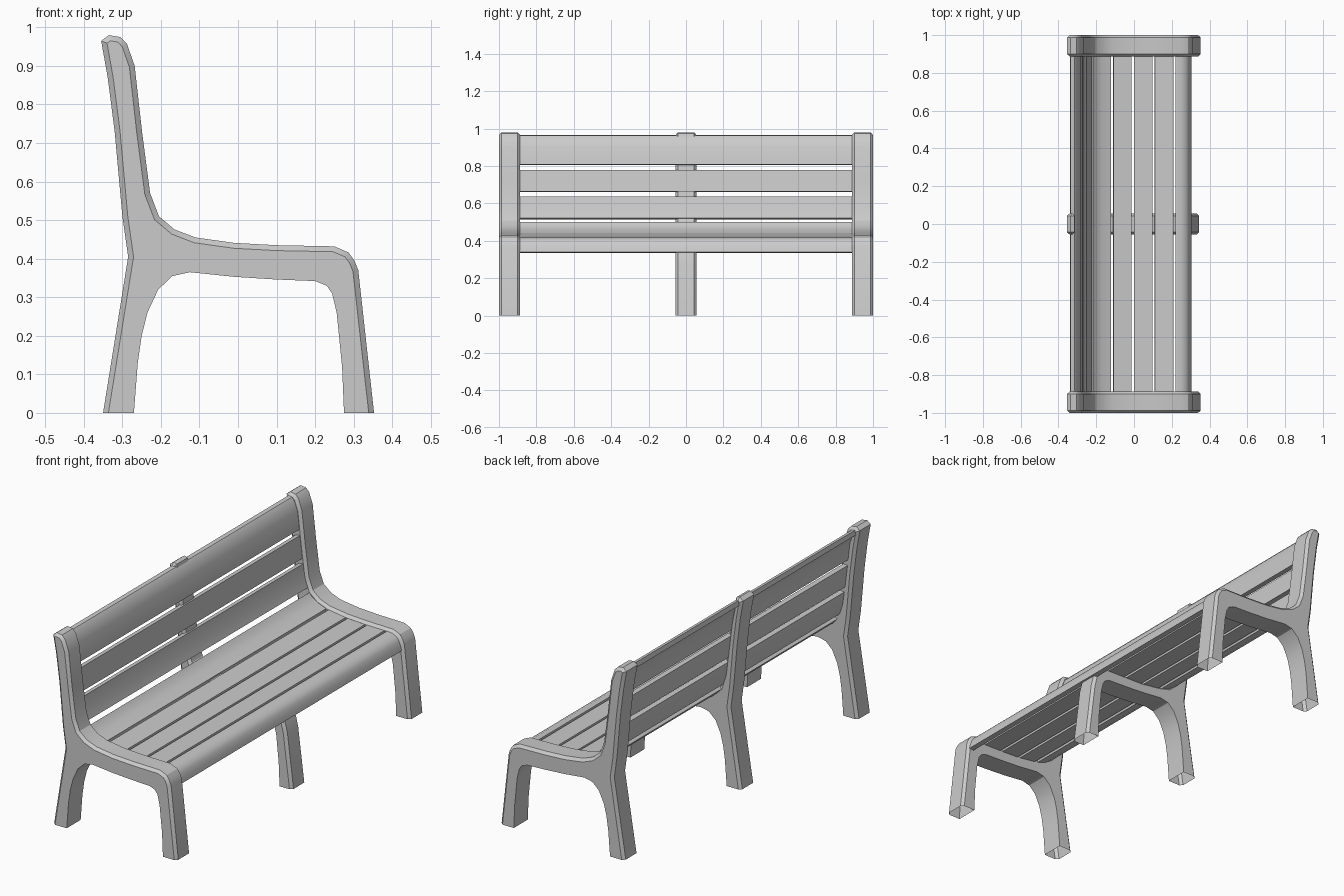
import bpy, bmesh, math
from mathutils import Vector

if "Cube" in bpy.data.objects:
    bpy.data.objects.remove(bpy.data.objects["Cube"])


def inset(path, d):
    """Offset an open x-z path to its right-hand side with mitred corners."""
    pts = [Vector(p) for p in path]
    out = []
    for i, p in enumerate(pts):
        a = (p - pts[i - 1]).normalized() if i > 0 else None
        b = (pts[i + 1] - p).normalized() if i < len(pts) - 1 else None
        a, b = a or b, b or a
        t = (a + b).normalized()
        n = Vector((t.y, -t.x))
        out.append(p + n * d / max(0.6, a.dot(t)))
    return out


def finish(name, bm, angle):
    bmesh.ops.recalc_face_normals(bm, faces=bm.faces)
    for f in bm.faces:
        f.smooth = True
    me = bpy.data.meshes.new(name)
    bm.to_mesh(me)
    bm.free()
    me.set_sharp_from_angle(angle=math.radians(angle))
    ob = bpy.data.objects.new(name, me)
    bpy.context.collection.objects.link(ob)
    return ob


def strip(bm, r0, r1):
    for i in range(len(r0) - 1):
        bm.faces.new((r0[i], r0[i + 1], r1[i + 1], r1[i]))


def frame(name, outer, inner, y, half=0.0565, chamfer=0.013):
    """Leg frame: outer edge chamfered on both sides, inner edge square, feet open."""
    bm = bmesh.new()
    small = inset(outer, 0.014)
    small[0].y = small[-1].y = 0
    ring = lambda path, yy: [bm.verts.new((p[0], y + yy, p[1])) for p in path]
    a = ring(small, -half)
    b = ring(outer, -half + chamfer)
    c = ring(outer, half - chamfer)
    d = ring(small, half)
    strip(bm, a, b)
    strip(bm, b, c)
    strip(bm, c, d)
    e, f = ring(inner, -half), ring(inner, half)
    strip(bm, e, f)
    bm.faces.new(a + e)
    bm.faces.new(d + f)
    return finish(name, bm, 28)


def slat(name, path, thick=0.024, half=0.893):
    """Board that follows a short profile and runs the bench length."""
    bm = bmesh.new()
    loop = [Vector(p) for p in path] + inset(path, thick)[::-1]
    f = bm.faces.new([bm.verts.new((p.x, -half, p.y)) for p in loop])
    ext = bmesh.ops.extrude_face_region(bm, geom=[f])
    verts = [v for v in ext["geom"] if isinstance(v, bmesh.types.BMVert)]
    bmesh.ops.translate(bm, verts=verts, vec=(0, 2 * half, 0))
    if f.is_valid is False or not any(
            all(abs(v.co.y + half) < 1e-5 for v in g.verts) for g in bm.faces):
        bmesh.ops.holes_fill(bm, edges=bm.edges, sides=0)
    return finish(name, bm, 35)


# Shared outlines (x, z): rear edge, and underside from front foot to back foot
rear = [(-0.35, 0), (-0.285, 0.405), (-0.30, 0.51), (-0.32, 0.73),
        (-0.338, 0.87), (-0.355, 0.965), (-0.335, 0.98)]
under = [(0.275, 0), (0.27, 0.12), (0.256, 0.26), (0.244, 0.31), (0.23, 0.33),
         (0.20, 0.342), (0.10, 0.346), (-0.01, 0.353), (-0.125, 0.365),
         (-0.17, 0.355), (-0.207, 0.32), (-0.235, 0.26), (-0.25, 0.20),
         (-0.26, 0.13), (-0.27, 0)]

# End frames
end_front = [(-0.305, 0.975), (-0.288, 0.957), (-0.268, 0.90), (-0.249, 0.73),
             (-0.228, 0.57), (-0.205, 0.51), (-0.165, 0.476), (-0.11, 0.455),
             (-0.01, 0.441), (0.10, 0.435), (0.25, 0.432), (0.287, 0.416),
             (0.302, 0.395), (0.312, 0.37), (0.353, 0)]
for side, y in (("left", -0.9435), ("right", 0.9435)):
    frame(side + "_end_frame", rear + end_front, under, y)

# Middle frame, set back beneath the slats
mid_front = [(-0.316, 0.974), (-0.306, 0.93), (-0.288, 0.84), (-0.27, 0.70),
             (-0.254, 0.57), (-0.23, 0.495), (-0.175, 0.444), (-0.11, 0.427),
             (0.0, 0.412), (0.24, 0.406), (0.272, 0.394), (0.29, 0.36),
             (0.31, 0.28), (0.345, 0)]
frame("middle_frame", rear + mid_front, under, 0)

# Slats, listed from the top of the back to the front of the seat
slats = {
    "back_slat_top": [(-0.335, 0.966), (-0.316, 0.962), (-0.301, 0.945),
                      (-0.284, 0.90), (-0.273, 0.808)],
    "back_slat_middle": [(-0.27, 0.778), (-0.256, 0.664)],
    "back_slat_lower": [(-0.252, 0.638), (-0.242, 0.57), (-0.226, 0.522)],
    "seat_slat_rear": [(-0.217, 0.50), (-0.2, 0.48), (-0.17, 0.461), (-0.122, 0.443)],
    "seat_slat_2": [(-0.108, 0.441), (-0.012, 0.427)],
    "seat_slat_3": [(0.0, 0.426), (0.098, 0.421)],
    "seat_slat_4": [(0.11, 0.421), (0.208, 0.419)],
    "seat_slat_front": [(0.221, 0.419), (0.25, 0.418), (0.278, 0.405),
                        (0.29, 0.388), (0.299, 0.365), (0.304, 0.34)],
}
for name, path in slats.items():
    slat(name, path)
